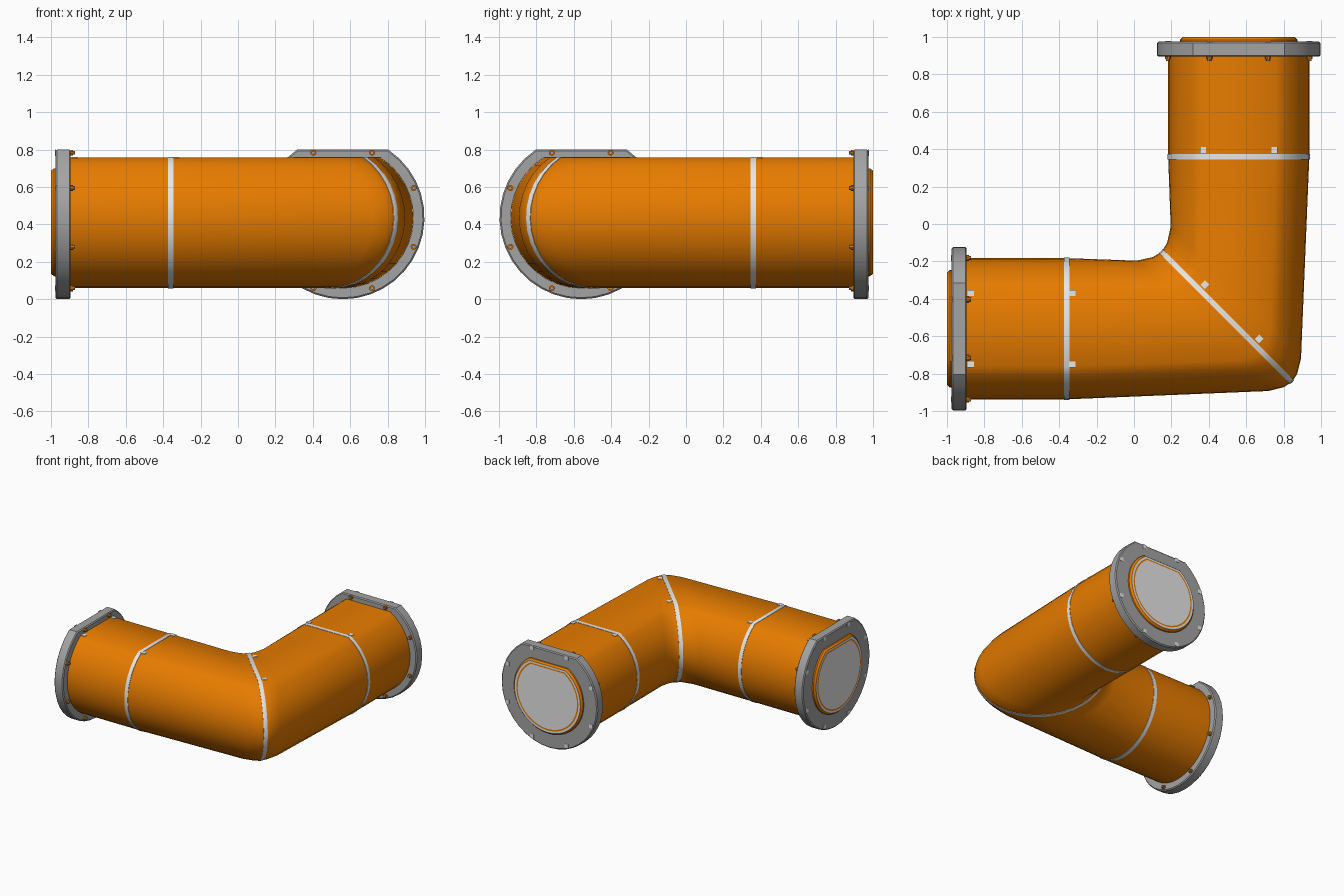
import bpy, bmesh, math
from mathutils import Vector, Matrix

if "Cube" in bpy.data.objects:
    bpy.data.objects.remove(bpy.data.objects["Cube"])

def material(name, rgb):
    m = bpy.data.materials.new(name)
    m.diffuse_color = (*rgb, 1)
    m.use_nodes = True
    m.node_tree.nodes["Principled BSDF"].inputs["Base Color"].default_value = m.diffuse_color
    return m

ORANGE = material("pipe orange", (0.80, 0.20, 0.0))
GREY = material("flange grey", (0.37, 0.37, 0.37))
PALE = material("marking white", (0.80, 0.80, 0.80))

ZC, YC, R, FLAT = 0.437, -0.56, 0.3775, 0.32   # axis height, axis offset, pipe section
N = 30

def section(r, flat):
    """Circle with its top cut flat: list of (side, up)."""
    a0 = math.acos(flat / r)
    return [(r * math.sin(a), r * math.cos(a))
            for a in (a0 + (2 * math.pi - 2 * a0) * i / N for i in range(N + 1))]

def flip(p):
    """Reflect one leg into the other across the mitre plane."""
    return Vector((-p[1], -p[0], p[2]))

def make(name, loops, mats, rules=None, angle=30, closed=False):
    """Skin successive loops of points, capping the ends."""
    bm = bmesh.new()
    rings = [[bm.verts.new(p) for p in lp] for lp in loops]
    pairs = list(zip(rings, rings[1:]))
    if closed:
        pairs.append((rings[-1], rings[0]))
    for k, (a, b) in enumerate(pairs):
        for i in range(len(a)):
            j = (i + 1) % len(a)
            f = bm.faces.new((a[i], a[j], b[j], b[i]))
            f.material_index = rules[k] if rules else 0
    if not closed:
        bm.faces.new(rings[0])
        f = bm.faces.new(rings[-1])
        f.material_index = rules[-1] if rules else 0
    return finish(name, bm, mats, angle)

def finish(name, bm, mats, angle=30):
    bmesh.ops.recalc_face_normals(bm, faces=bm.faces)
    me = bpy.data.meshes.new(name)
    bm.to_mesh(me)
    bm.free()
    for m in mats:
        me.materials.append(m)
    ob = bpy.data.objects.new(name, me)
    bpy.context.collection.objects.link(ob)
    bpy.ops.object.select_all(action='DESELECT')
    ob.select_set(True)
    bpy.context.view_layer.objects.active = ob
    bpy.ops.object.shade_smooth_by_angle(angle=math.radians(angle))
    return ob

def slice_loop(inner, outer, grow=0.0, shift=(0, 0)):
    """Pipe section stretched between its inner and outer wall points."""
    a, b = Vector(inner), Vector(outer)
    mid, half = (a + b) / 2 + Vector(shift), (b - a) / 2
    half = half * (1 + grow / half.length)
    k = 1 + grow / R
    return [Vector((*(mid + half * s / R), ZC + u * k)) for s, u in section(R, FLAT)]

# pipe: inner and outer wall points up to the mitre, then mirrored
IN, OUT = YC + R, YC - R
stations = [((-0.93, IN), (-0.93, OUT)), ((-0.36, IN), (-0.36, OUT)),
            ((0.015, -0.196), (0.72, -0.893)), ((0.10, -0.177), (0.80, -0.873))]
mitre = ((0.148, -0.148), (0.845, -0.845))
legA = [slice_loop(*s) for s in stations]
legB = [[flip(p) for p in lp] for lp in reversed(legA)]
make("elbow_pipe", legA + [slice_loop(*mitre)] + legB, [ORANGE], angle=50)

# seam bands: thin sleeves that follow the pipe on both sides of a seam
def band(name, inner, outer, before, after, mirrored=False):
    loops = [slice_loop(inner, outer, g, w) for w, g in (
        (before, -0.008), (before, 0.003), ((0, 0), 0.003), (after, 0.003), (after, -0.008))]
    if mirrored:
        loops = [[flip(p) for p in lp] for lp in loops]
    make(name, loops, [PALE], angle=50, closed=True)

for side, mirrored in (("left", False), ("back", True)):
    band("seam_band_" + side, (-0.36, IN), (-0.36, OUT), (-0.015, 0), (0.015, 0), mirrored)
band("seam_band_mitre", *mitre, (-0.0132, -0.0081), (0.0081, 0.0132))

# small square tabs beside the seams, on the flat top
bm = bmesh.new()
top = ZC + FLAT + 0.001
spots = [(x, YC + s * 0.191, 0) for x in (-0.872, -0.33) for s in (-1, 1)]
spots += [(-YC + s * 0.191, 0.395, 0) for s in (-1, 1)]
spots += [(0.379, -0.325, 45), (0.669, -0.615, 45)]
for x, y, rot in spots:
    bmesh.ops.create_cube(bm, size=1, matrix=Matrix.Translation((x, y, top))
        @ Matrix.Rotation(math.radians(rot), 4, 'Z') @ Matrix.Diagonal((0.034, 0.032, 0.005, 1)))
finish("seam_tabs", bm, [PALE])

# flange, end cap and bolts for each end
def end_loop(x, r, flat):
    return [Vector((x, YC + s, ZC + u)) for s, u in section(r, flat)]

def bolts(name, x, depth, radius, sides, mat, mirrored):
    bm = bmesh.new()
    for k in range(8):
        a = math.radians(22.5 + 45 * k)
        y, z = 0.41 * math.sin(a), min(0.41 * math.cos(a), 0.346)
        m = (Matrix.Translation((x, YC + y, ZC + z)) @ Matrix.Rotation(math.pi / 2, 4, 'Y')
             @ Matrix.Rotation(math.pi / 4, 4, 'Z'))
        bmesh.ops.create_cone(bm, cap_ends=True, segments=sides, radius1=radius,
                              radius2=radius, depth=depth, matrix=m)
    if mirrored:
        for v in bm.verts:
            v.co = flip(v.co)
    finish(name, bm, [mat])

for side, mirrored in (("left", False), ("back", True)):
    place = (lambda lps: [[flip(p) for p in lp] for lp in lps]) if mirrored else (lambda lps: lps)
    make("flange_" + side, place([
        end_loop(-0.895, 0.429, 0.354), end_loop(-0.902, 0.437, 0.362),
        end_loop(-0.968, 0.437, 0.362), end_loop(-0.975, 0.429, 0.354)]), [GREY])
    # orange rim, pale ring, orange line, pale disc
    make("end_cap_" + side, place([
        end_loop(-0.97, 0.316, 0.264), end_loop(-0.985, 0.314, 0.262),
        end_loop(-1.0, 0.300, 0.250), end_loop(-1.0, 0.282, 0.234),
        end_loop(-1.0, 0.270, 0.224)]),
        [ORANGE, PALE], [0, 0, 1, 0, 1])
    bolts("bolt_washers_" + side, -0.889, 0.014, 0.016, 10, ORANGE, mirrored)
    bolts("bolt_studs_" + side, -0.885, 0.026, 0.010, 8, GREY, mirrored)
    bolts("bolt_plates_" + side, -0.975, 0.005, 0.023, 4, PALE, mirrored)
